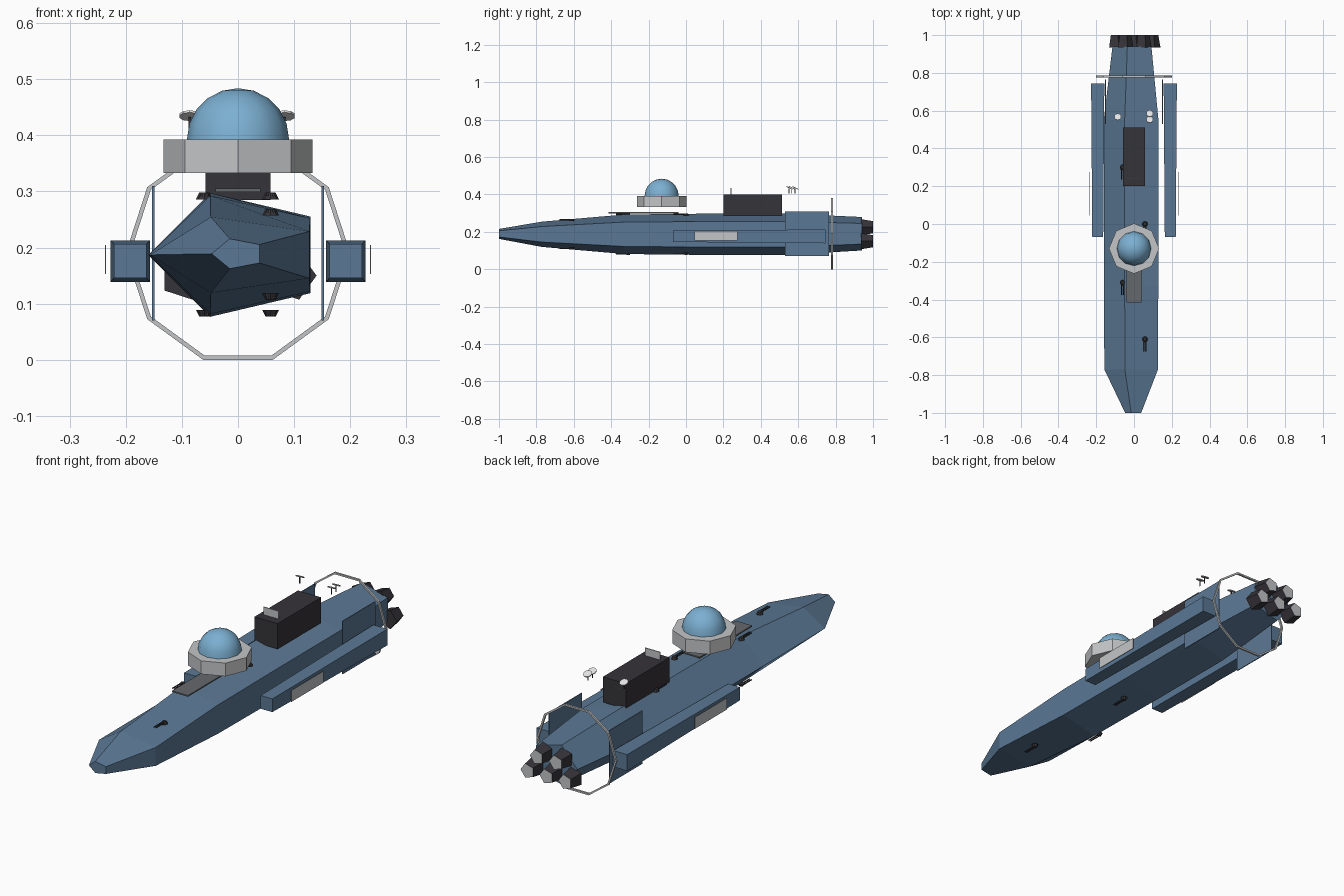
import bpy, bmesh
from math import cos, sin, pi
from mathutils import Matrix, Vector

old = bpy.data.objects.get("Cube")
if old:
    bpy.data.objects.remove(old, do_unlink=True)


def material(name, r, g, b):
    m = bpy.data.materials.new(name)
    m.use_nodes = True
    m.diffuse_color = (r, g, b, 1)
    m.node_tree.nodes["Principled BSDF"].inputs["Base Color"].default_value = (r, g, b, 1)
    return m


BLUE = material("hull blue", .105, .19, .3)
GLASS = material("dome blue", .2, .43, .64)
LIGHT = material("light grey", .55, .56, .57)
WHITE = material("dish white", .78, .78, .78)
GREY = material("deck grey", .13, .14, .15)
DARK = material("dark metal", .036, .033, .04)


def finish(name, bm, *mats):
    bmesh.ops.recalc_face_normals(bm, faces=bm.faces)
    mesh = bpy.data.meshes.new(name)
    bm.to_mesh(mesh)
    bm.free()
    for m in mats:
        mesh.materials.append(m)
    obj = bpy.data.objects.new(name, mesh)
    bpy.context.collection.objects.link(obj)
    return obj


def box(name, mat, x0, x1, y0, y1, z0, z1):
    bm = bmesh.new()
    bmesh.ops.create_cube(bm, size=1)
    bmesh.ops.scale(bm, vec=(x1 - x0, y1 - y0, z1 - z0), verts=bm.verts)
    bmesh.ops.translate(bm, vec=((x0 + x1) / 2, (y0 + y1) / 2, (z0 + z1) / 2), verts=bm.verts)
    return finish(name, bm, mat)


def loft(name, sides, start, stations, *mats, x=0):
    """Skin polygon sections along y; each station is y, x radius, z radius, centre z."""
    bm = bmesh.new()
    rings = []
    for y, rx, rz, zc in stations:
        angles = [start + 2 * pi * k / sides for k in range(sides)]
        rings.append([bm.verts.new((x + rx * cos(a), y, zc + rz * sin(a))) for a in angles])
    for a, b in zip(rings, rings[1:]):
        for k in range(sides):
            n = (k + 1) % sides
            bm.faces.new((a[k], a[n], b[n], b[k]))
    bm.faces.new(rings[0])
    rear = bm.faces.new(rings[-1])
    rear.material_index = len(mats) - 1
    return finish(name, bm, *mats)


def cone(bm, sides, r0, r1, depth, matrix):
    bmesh.ops.create_cone(bm, cap_ends=True, segments=sides, radius1=r0,
                          radius2=r1, depth=depth, matrix=matrix)


# Five-sided hull
loft("hull", 5, pi, [(-1, .047, .028, .189), (-.77, .157, .071, .187),
                     (-.33, .159, .111, .187), (.1, .16, .116, .187),
                     (.55, .16, .116, .187), (.94, .114, .094, .19)], BLUE)

# Engine cluster: three below, two above
for row, (z, xs) in {"lower": (.15, (-.095, 0, .095)), "upper": (.225, (-.048, .048))}.items():
    for i, x in enumerate(xs):
        loft(f"{row}_nozzle_{i + 1}", 5, 0,
             [(.935, .045, .045, z), (1, .034, .034, z)], DARK, LIGHT, x=x)

# Side pods, pod panels and tail plates
for side, s in (("left", 1), ("right", -1)):
    d = 2 ** .5
    loft(side + "_pod", 4, pi / 4, [(-.07, .029 * d, .03 * d, .176),
                                    (.745, .035 * d, .037 * d, .176)], BLUE, x=s * .192)
    box(side + "_pod_panel", LIGHT, s * .236 - .001, s * .236 + .001, .045, .275, .153, .205)
    box(side + "_tail_plate", BLUE, s * .151 - .002, s * .151 + .002, .53, .765, .07, .31)

# Ten-sided hoop around the tail
bm = bmesh.new()
hoop = []
for k in range(10):
    a = 2 * pi * k / 10
    hoop.append([bm.verts.new((r * cos(a), y, .19 + r * sin(a)))
                 for r, y in ((.2, .776), (.2, .785), (.192, .785), (.192, .776))])
for k in range(10):
    a, b = hoop[k], hoop[(k + 1) % 10]
    for j in range(4):
        n = (j + 1) % 4
        bm.faces.new((a[j], a[n], b[n], b[j]))
finish("tail_hoop", bm, LIGHT)

# Bridge collar, dome and the deck strip below
bm = bmesh.new()
cone(bm, 8, .133, .133, .06, Matrix.Translation((0, -.13, .363)))
finish("bridge_collar", bm, LIGHT)

bm = bmesh.new()
bmesh.ops.create_uvsphere(bm, u_segments=12, v_segments=10, radius=.091)
below = [v for v in bm.verts if v.co.z < -.001]
bmesh.ops.delete(bm, geom=below, context='VERTS')
bmesh.ops.translate(bm, vec=(0, -.13, .393), verts=bm.verts)
dome = finish("bridge_dome", bm, GLASS)
for p in dome.data.polygons:
    p.use_smooth = True

box("deck_strip", GREY, -.04, .04, -.415, -.04, .299, .305)

# Dorsal block with a small screen on top
box("dorsal_block", DARK, -.058, .058, .2, .512, .285, .4)
box("dorsal_screen", LIGHT, -.04, .036, .239, .243, .4, .435)

# Dishes on short stems, tilted toward the rear
for i, (x, y) in enumerate(((-.086, .567), (.083, .585), (.083, .553))):
    bm = bmesh.new()
    cone(bm, 10, .019, .019, .004, Matrix.Translation((x, y, .435)) @ Matrix.Rotation(-.42, 4, 'X'))
    finish(f"dish_{i + 1}", bm, WHITE)
    box(f"dish_stem_{i + 1}", DARK, x - .002, x + .002, y - .004, y, .405, .433)

# Twin-barrel guns above and below the hull
for i, (x, y, z, up) in enumerate(((.058, -.61, .263, 1), (-.06, -.31, .292, 1),
                                   (.058, 0, .292, 1), (-.06, .3, .292, 1),
                                   (.058, -.61, .113, -1), (-.06, -.31, .083, -1),
                                   (.058, 0, .083, -1))):
    bm = bmesh.new()
    cone(bm, 8, .015, .009, .012, Matrix.Translation((x, y, z)) @ Matrix.Diagonal((1, 1, up, 1)))
    for dx in (-.005, .005):
        cone(bm, 6, .003, .003, .065, Matrix.Translation((x + dx, y - .033, z + .002 * up))
             @ Matrix.Rotation(pi / 2, 4, 'X'))
    finish(f"gun_{i + 1}", bm, DARK)
